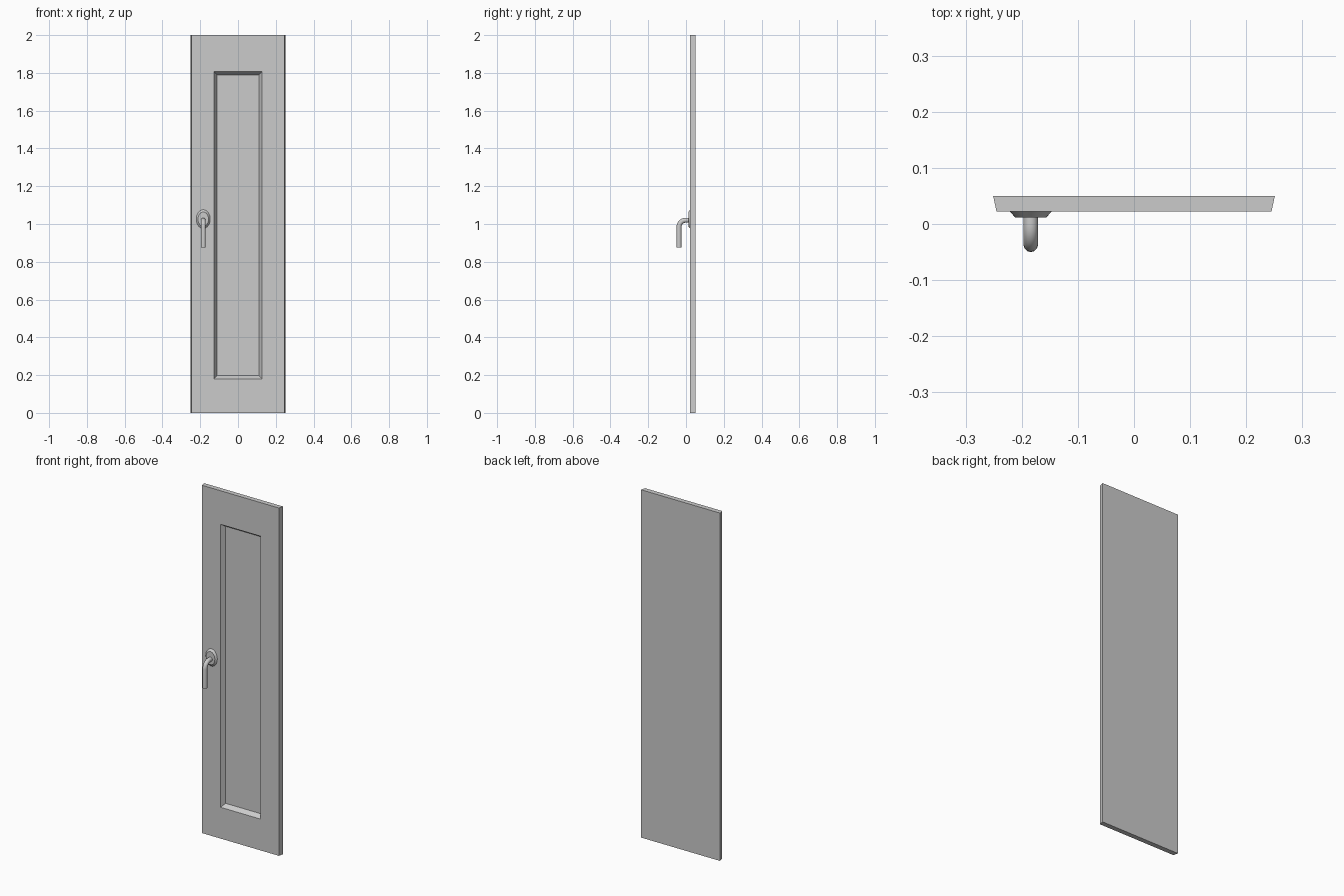
import bpy, bmesh, math
from mathutils import Matrix

cube = bpy.data.objects.get("Cube")
if cube:
    bpy.data.objects.remove(cube, do_unlink=True)

grey = bpy.data.materials.new("plain grey")
grey.use_nodes = True
COLOUR = (0.6, 0.6, 0.6, 1)
grey.diffuse_color = COLOUR
grey.node_tree.nodes["Principled BSDF"].inputs["Base Color"].default_value = COLOUR


def add_object(name, data):
    obj = bpy.data.objects.new(name, data)
    bpy.context.collection.objects.link(obj)
    data.materials.append(grey)
    return obj


def mesh_object(name, bm):
    bmesh.ops.recalc_face_normals(bm, faces=bm.faces)
    mesh = bpy.data.meshes.new(name)
    bm.to_mesh(mesh)
    bm.free()
    return add_object(name, mesh)


def smooth(obj, degrees):
    bpy.ops.object.select_all(action="DESELECT")
    obj.select_set(True)
    bpy.context.view_layer.objects.active = obj
    bpy.ops.object.shade_smooth_by_angle(angle=math.radians(degrees))


# Door leaf: nested rectangles from the back, round the edge, into the recess
bm = bmesh.new()
loops = []
for half_x, low, high, y in [(0.251, 0, 2, 0.05),
                             (0.245, 0, 2, 0.022),
                             (0.127, 0.18, 1.807, 0.022),
                             (0.111, 0.197, 1.79, 0.047)]:
    corners = [(-half_x, low), (half_x, low), (half_x, high), (-half_x, high)]
    loops.append([bm.verts.new((x, y, z)) for x, z in corners])
bm.faces.new(loops[0])
bm.faces.new(loops[-1])
for outer, inner in zip(loops, loops[1:]):
    for i in range(4):
        j = (i + 1) % 4
        bm.faces.new((outer[i], outer[j], inner[j], inner[i]))
mesh_object("door_leaf", bm)

# Oval handle plate with a sloped rim
HANDLE_X = -0.184
bm = bmesh.new()
bmesh.ops.create_cone(
    bm, cap_ends=True, segments=32, radius1=0.037, radius2=0.028, depth=0.01,
    matrix=Matrix.Translation((HANDLE_X, 0.017, 1.026))
    @ Matrix.Diagonal((1, 1, 1.35, 1))
    @ Matrix.Rotation(math.pi / 2, 4, "X"))
smooth(mesh_object("handle_plate", bm), 25)

# Lever: straight out of the plate, quarter bend, then down
BEND, LEVER_Y, LEVER_Z = 0.036, -0.037, 1.02
path = [(0.015, LEVER_Z)]
for i in range(9):
    a = math.pi / 2 * i / 8
    path.append((LEVER_Y + BEND * (1 - math.sin(a)),
                 LEVER_Z - BEND * (1 - math.cos(a))))
path.append((LEVER_Y, 0.875))
curve = bpy.data.curves.new("handle_lever", "CURVE")
curve.dimensions = "3D"
curve.bevel_depth = 0.013
curve.bevel_resolution = 4
curve.use_fill_caps = True
spline = curve.splines.new("POLY")
spline.points.add(len(path) - 1)
for point, (y, z) in zip(spline.points, path):
    point.co = (HANDLE_X, y, z, 1)
lever = add_object("handle_lever", curve)
bpy.ops.object.select_all(action="DESELECT")
lever.select_set(True)
bpy.context.view_layer.objects.active = lever
bpy.ops.object.convert(target="MESH")
smooth(bpy.context.view_layer.objects.active, 40)
